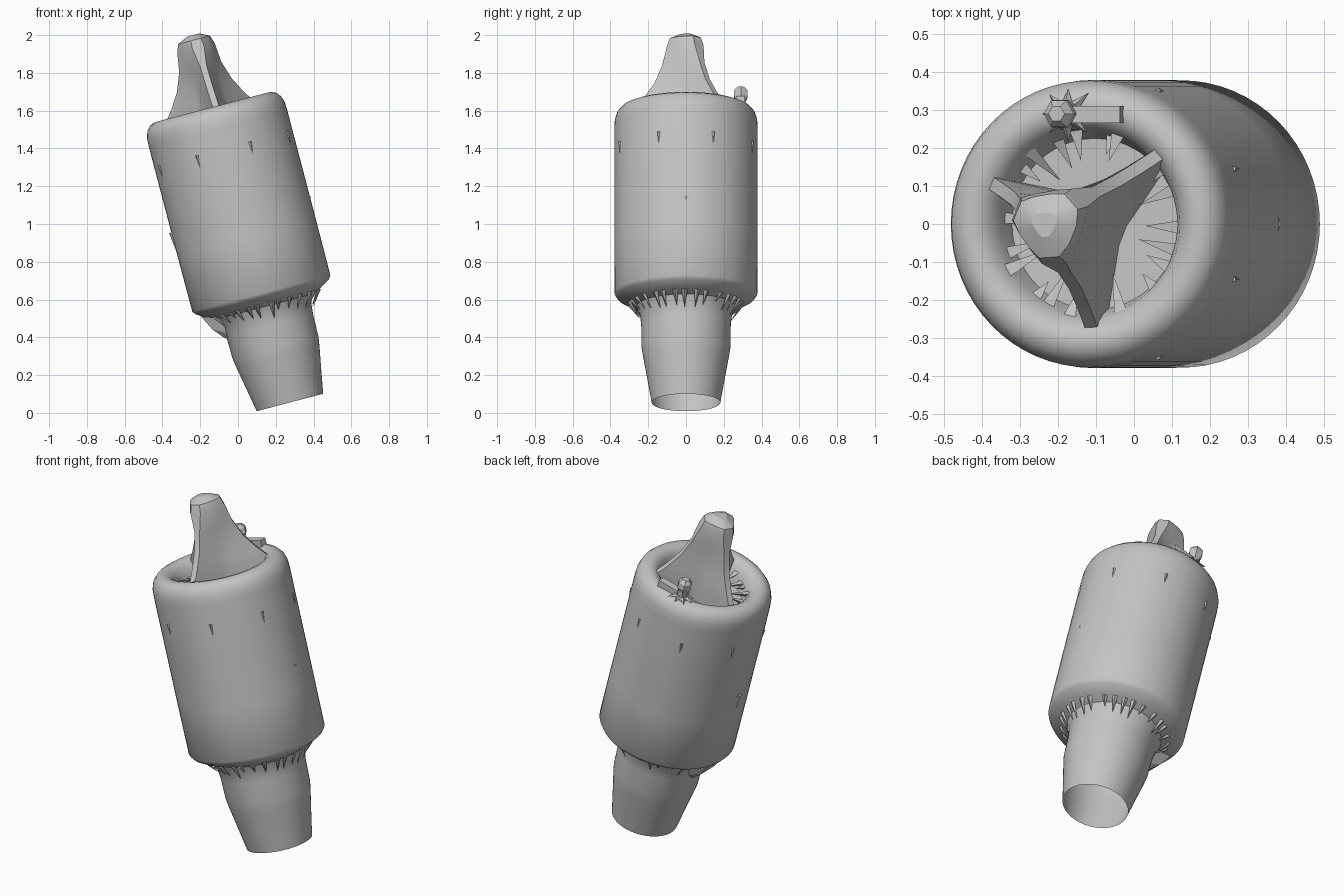
import bpy, bmesh, math, random
from mathutils import Matrix, Vector

random.seed(4)
cube = bpy.data.objects.get("Cube")
if cube:
    bpy.data.objects.remove(cube)

# One plain grey for everything
grey = bpy.data.materials.new("plain grey")
grey.use_nodes = True
colour = (0.55, 0.55, 0.55, 1)
grey.diffuse_color = colour
grey.node_tree.nodes["Principled BSDF"].inputs["Base Color"].default_value = colour

# Every part is built upright on the leaning axis of the model
LEAN = Matrix.Translation((0.275, 0, 0.055)) @ Matrix.Rotation(math.radians(-14.7), 4, 'Y')


def finish(name, bm, smooth=None):
    bmesh.ops.recalc_face_normals(bm, faces=bm.faces)
    mesh = bpy.data.meshes.new(name)
    bm.to_mesh(mesh)
    bm.free()
    mesh.materials.append(grey)
    obj = bpy.data.objects.new(name, mesh)
    obj.matrix_world = LEAN
    bpy.context.collection.objects.link(obj)
    if smooth:
        bpy.ops.object.select_all(action='DESELECT')
        obj.select_set(True)
        bpy.context.view_layer.objects.active = obj
        bpy.ops.object.shade_smooth_by_angle(angle=math.radians(smooth))
    return obj


def polar(radius, angle, height):
    return Vector((radius * math.cos(angle), radius * math.sin(angle), height))


def lathe(name, profile, sides=64):
    bm = bmesh.new()
    verts = [bm.verts.new((r, 0, z)) for r, z in profile]
    edges = [bm.edges.new(pair) for pair in zip(verts, verts[1:])]
    bmesh.ops.spin(bm, geom=verts + edges, cent=(0, 0, 0), axis=(0, 0, 1),
                   angle=math.tau, steps=sides, use_duplicate=False)
    bmesh.ops.remove_doubles(bm, verts=bm.verts, dist=0.0005)
    return finish(name, bm, 40)


def add_loft(bm, rings):
    """Skin closed rings of equal length and cap the last one."""
    rows = [[bm.verts.new(p) for p in ring] for ring in rings]
    n = len(rows[0])
    for a, b in zip(rows, rows[1:]):
        for i in range(n):
            j = (i + 1) % n
            bm.faces.new((a[i], a[j], b[j], b[i]))
    bm.faces.new(rows[-1])


def add_shard(bm, angle, foot, tip, half_width, thick):
    """Thin tetrahedron; foot and tip are (radius, height)."""
    f = polar(foot[0], angle, foot[1])
    t = polar(tip[0], angle, tip[1])
    side = Vector((-math.sin(angle), math.cos(angle), 0)) * half_width
    out = (t - f).cross(side).normalized() * thick
    a, b, c, d = [bm.verts.new(p) for p in (f - side, f + side, f + out, t)]
    for tri in ((a, b, c), (a, b, d), (b, c, d), (c, a, d)):
        bm.faces.new(tri)


# Main drum with rounded lip and sunken top
lathe("drum", [(0.262, 0.525), (0.315, 0.548), (0.365, 0.578), (0.378, 0.598),
               (0.379, 0.9), (0.379, 1.2), (0.379, 1.5), (0.377, 1.545),
               (0.366, 1.58), (0.345, 1.605), (0.315, 1.617), (0.285, 1.612),
               (0.258, 1.59), (0.24, 1.55), (0.225, 1.49), (0, 1.48)])

# Open tapered neck
lathe("neck", [(0.182, 0), (0.205, 0.13), (0.227, 0.25), (0.235, 0.3),
               (0.237, 0.42), (0.243, 0.48), (0.262, 0.525)])

# Ragged teeth where the neck meets the drum
bm = bmesh.new()
for i in range(30):
    angle = math.tau * (i + random.uniform(-0.25, 0.25)) / 30
    add_shard(bm, angle, (0.30, 0.545), (0.247, random.uniform(0.45, 0.51)), 0.016, 0.012)
finish("neck_teeth", bm)

# Lump hanging under the drum on one side
bm = bmesh.new()
add_loft(bm, [[(-0.34, -0.08, 0.56), (-0.23, -0.09, 0.52), (-0.23, 0.09, 0.52), (-0.34, 0.08, 0.56)],
              [(-0.30, -0.06, 0.48), (-0.23, -0.06, 0.44), (-0.23, 0.06, 0.44), (-0.30, 0.06, 0.48)],
              [(-0.25, -0.03, 0.42), (-0.22, -0.03, 0.40), (-0.22, 0.03, 0.40), (-0.25, 0.03, 0.42)]])
finish("under_lump", bm)

# Three-finned spire
fin_angles = [math.radians(a) for a in (42, 157, 274)]
levels = [(1.46, 0.25, 0.085), (1.6, 0.275, 0.085), (1.66, 0.225, 0.08),
          (1.74, 0.17, 0.076), (1.84, 0.128, 0.08), (1.94, 0.108, 0.09),
          (1.985, 0.092, 0.08), (2.012, 0.035, 0.03)]
bm = bmesh.new()
rings = []
for z, ridge, valley in levels:
    ring = []
    for k, a in enumerate(fin_angles):
        spread = 0.017 / ridge if z < 1.9 else 0.3
        nxt = fin_angles[(k + 1) % 3] + (math.tau if k == 2 else 0)
        ring += [polar(ridge, a - spread, z), polar(ridge, a + spread, z)]
        ring += [polar(valley, a + (nxt - a) * t, z) for t in (0.35, 0.65)]
    rings.append(ring)
add_loft(bm, rings)
finish("spire", bm, 25)

# Shards around the sunken top
bm = bmesh.new()
for i in range(22):
    angle = math.tau * (i + random.uniform(-0.4, 0.4)) / 22
    add_shard(bm, angle, (0.25, random.uniform(1.53, 1.57)),
              (random.uniform(0.13, 0.19), random.uniform(1.49, 1.57)), 0.018, 0.03)
finish("recess_shards", bm)

# Small knob on the lip with a short arm and a ragged collar
bm = bmesh.new()
centre = Vector((-0.04, 0.29, 0))
add_loft(bm, [[centre + polar(r, math.tau * k / 6, z) for k in range(6)]
              for r, z in ((0.05, 1.59), (0.03, 1.63), (0.03, 1.66),
                           (0.042, 1.685), (0.04, 1.715), (0.022, 1.735))])
bmesh.ops.create_cube(bm, size=1, matrix=Matrix.Translation((0.045, 0.288, 1.625))
                      @ Matrix.Diagonal((0.13, 0.045, 0.05, 1)))
collar = bmesh.new()
for i in range(8):
    add_shard(collar, math.tau * i / 8, (0.03, 1.625),
              (random.uniform(0.06, 0.08), 1.612), 0.014, 0.015)
bmesh.ops.translate(collar, verts=collar.verts, vec=centre)
finish("knob", bm)
finish("knob_collar", collar)

# Small dents and nicks round the drum wall
bm = bmesh.new()
for i in range(8):
    add_shard(bm, math.tau * (i + 0.5) / 8, (0.375, 1.39), (0.377, 1.31), 0.012, 0.012)
add_shard(bm, 0, (0.374, 1.03), (0.376, 1.0), 0.03, 0.01)
add_shard(bm, math.pi, (0.376, 1.03), (0.376, 0.9), 0.03, 0.015)
finish("drum_nicks", bm)
